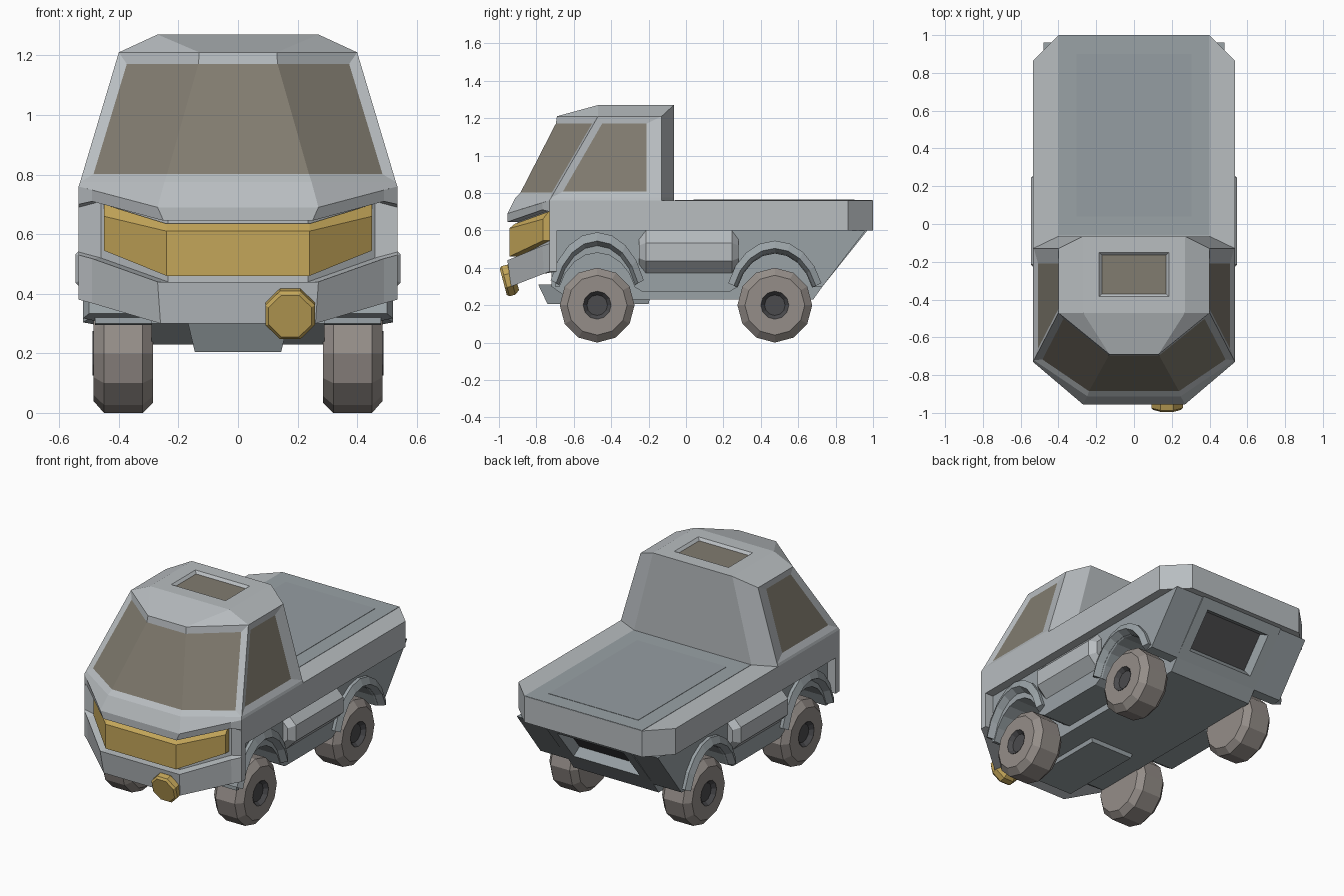
import bpy, bmesh
from math import sin, cos, pi, radians
from mathutils import Vector, Matrix

if "Cube" in bpy.data.objects:
    bpy.data.objects.remove(bpy.data.objects["Cube"])

COLORS = {
    "glass": (0.22, 0.20, 0.16, 1), "amber": (0.55, 0.38, 0.10, 1),
    "tyre": (0.30, 0.27, 0.25, 1), "dark": (0.07, 0.07, 0.075, 1),
    "slate": (0.30, 0.34, 0.36, 1), "body": (0.48, 0.51, 0.53, 1),
    "chassis": (0.32, 0.36, 0.38, 1)}
MATS = {}
for key, rgba in COLORS.items():
    MATS[key] = bpy.data.materials.new(key)
    MATS[key].diffuse_color = rgba


def skin(rings):
    """Bridge equal closed rings of points and cap both ends."""
    bm = bmesh.new()
    vs = [[bm.verts.new(p) for p in r] for r in rings]
    n = len(rings[0])
    for a, b in zip(vs, vs[1:]):
        for j in range(n):
            k = (j + 1) % n
            bm.faces.new((a[j], a[k], b[k], b[j]))
    bm.faces.new(vs[0])
    bm.faces.new(vs[-1])
    bmesh.ops.remove_doubles(bm, verts=bm.verts, dist=1e-5)
    bmesh.ops.recalc_face_normals(bm, faces=bm.faces)
    bm.normal_update()
    return bm


def finish(name, bm, mats, mirror=False):
    me = bpy.data.meshes.new(name)
    bm.to_mesh(me)
    bm.free()
    for m in mats.split():
        me.materials.append(MATS[m])
    ob = bpy.data.objects.new(name, me)
    bpy.context.collection.objects.link(ob)
    if mirror:
        ob.modifiers.new("mirror", "MIRROR")
    return ob


def sym(half):
    return half + [(-x, y, z) for x, y, z in reversed(half)]


def prism_x(profile, x0, x1):
    return skin([[(x, y, z) for y, z in profile] for x in (x0, x1)])


def revolve(profile, cy, cz, n=12):
    return skin([[(x, cy + r * cos(2 * pi * i / n), cz + r * sin(2 * pi * i / n))
                  for i in range(n)] for x, r in profile])


def arc(cy, ry, rz, a0=160, a1=20, n=8):
    angs = [radians(a0 + (a1 - a0) * i / n) for i in range(n + 1)]
    return [(cy + ry * cos(a), 0.2 + rz * sin(a)) for a in angs]


# cab shell: belt, sill, eaves and roof crown
b, s1, s2, f = (.27, -.065, 1.27), (.40, -.13, 1.21), (.40, -.47, 1.21), (.13, -.69, 1.21)
crown = (.27, -.47, 1.27)
bm = skin([
    sym([(.40, -.065, .76), (.535, -.13, .76), (.535, -.73, .76), (.27, -.955, .69)]),
    sym([(.396, -.065, .775), (.53, -.13, .775), (.53, -.721, .775), (.247, -.912, .775)]),
    sym([b, s1, s2, f]),
    sym([b, b, crown, crown])])
panes = [p for p in bm.faces if .85 < p.calc_center_median().z < 1.15]
shield = [p for p in panes if p.normal.y < -.3]
sides = [p for p in panes if abs(p.normal.x) > .8 and p not in shield]
roof = [p for p in bm.faces if p.normal.z > .99 and p.calc_center_median().z > 1.26]
# recessed windscreen, side windows and roof hatch
bmesh.ops.inset_region(bm, faces=shield, thickness=.037, depth=-.012, use_even_offset=True)
for p in sides:
    bmesh.ops.inset_region(bm, faces=[p], thickness=.037, depth=-.012, use_even_offset=True)
    for v in p.verts:
        if v.co.y > -.25:
            v.co.y = -.21
bmesh.ops.inset_region(bm, faces=roof, thickness=.085, depth=0, use_even_offset=True)
bmesh.ops.inset_region(bm, faces=roof, thickness=.015, depth=-.015, use_even_offset=True)
for p in shield + sides + roof:
    p.material_index = 1
finish("cab", bm, "body glass")

# nose with recessed grille opening and bumper
nose = [  # front corner, recess edge, z of body corner
    ((.27, -.955, .69), (.49, -.7675, .748), .76),
    ((.25, -.955, .645), (.49, -.7675, .71), .70),
    ((.235, -.90, .645), (.46, -.72, .71), .69),
    ((.235, -.90, .44), (.46, -.72, .52), .54),
    ((.27, -.955, .44), (.49, -.7675, .518), .53),
    ((.26, -.935, .30), (.49, -.76, .368), .38)]
finish("nose_and_bumper", skin([sym([p, c, (.535, -.73, z), (.535, -.69, z)])
                                for p, c, z in nose]), "body")

# amber grille band following the nose
rings = []
for x, y, zb, zm, zt in ((.45, -.765, .545, .66, .70), (.24, -.945, .46, .61, .635)):
    rings.append([(x, y, zb), (x, y, zm), (x, y + .03, zt), (x, y + .06, zt), (x, y + .06, zb)])
rings += [[(-x, y, z) for x, y, z in r] for r in reversed(rings)]
finish("grille", skin(rings), "amber")

# bed and belt slab, with darker deck panels
belt = [(.40, 1.0), (.535, .865), (.535, -.70), (.47, -.70)]
finish("bed", skin([sym([(x, y, z) for x, y in belt]) for z in (.60, .76)]), "body")
for name, x, y0, y1, z, m in (("deck", .40, -.06, .998, .762, "chassis"),
                              ("deck_floor", .305, .04, .90, .764, "slate")):
    finish(name, skin([sym([(x, y0, h), (x, y1, h)]) for h in (.75, z)]), m)

# central chassis with recessed rear panel
bm = prism_x([(-.72, .60), (.97, .60), (.73, .30), (.68, .23), (-.62, .23), (-.72, .30)], -.29, .29)
rear = [p for p in bm.faces if p.normal.y > .5 and p.calc_center_median().z > .4]
bmesh.ops.inset_region(bm, faces=rear, thickness=.09, depth=0)
bmesh.ops.inset_region(bm, faces=rear, thickness=.02, depth=-.06)
for p in rear:
    p.material_index = 1
finish("chassis", bm, "chassis dark")

# outer lower body with wheel openings
side = ([(-.69, .60), (-.70, .30)] + arc(-.475, .215, .28) + [(-.23, .27), (.23, .27)]
        + arc(.475, .215, .28) + [(.73, .30), (.96, .60)])
finish("lower_side", prism_x(side, .28, .48), "chassis", True)

# front skid box
finish("skid_box", skin([
    sym([(.17, -.79, .31), (.17, -.18, .31)]),
    sym([(.145, -.74, .205), (.145, -.20, .205)])]), "chassis")

# wheels, hubs and wheel arches
for end, y, rz in (("front", -.475, .39), ("rear", .475, .345)):
    finish(end + "_wheel", revolve([(.285, .165), (.32, .2), (.45, .2), (.485, .16),
                                    (.485, .075), (.45, .05)], y, .2), "tyre", True)
    finish(end + "_hub", revolve([(.44, .075), (.488, .075), (.465, .055)], y, .2), "dark", True)
    arch = [(.28, 1.0), (.50, 1.0), (.52, .88), (.47, .80), (.28, .80)]
    cols = [arc(y, .265 * k, rz * k) for _, k in arch]
    rings = [[(arch[j][0], *cols[j][i]) for j in range(5)] for i in range(9)]
    finish(end + "_arch", skin(rings), "chassis", True)

# side tank between the wheels: eight-sided with chamfered ends
rings = []
for y, r in ((-.25, .09), (-.215, .125), (.245, .125), (.28, .09)):
    rings.append([(.43 + r * cos((i + .5) * pi / 4), y, .485 + r * sin((i + .5) * pi / 4))
                  for i in range(8)])
finish("side_tank", skin(rings), "body", True)

# tilted eight-sided lamp on the bumper
d = Vector((0, -cos(radians(15)), -sin(radians(15))))
up = Vector((0, d.z, -d.y))
rings = []
for t, r in ((-.07, .07), (-.045, .09), (-.012, .09), (0, .078)):
    o = Vector((.175, -.977, .325)) + d * t
    rings.append([o + r * (Vector((1, 0, 0)) * cos((i + .5) * pi / 4) + up * sin((i + .5) * pi / 4))
                  for i in range(8)])
finish("bumper_lamp", skin(rings), "amber")

for m in bpy.data.materials:
    if m.users and not m.is_grease_pencil:
        m.use_nodes = True
        m.node_tree.nodes["Principled BSDF"].inputs["Base Color"].default_value = m.diffuse_color
